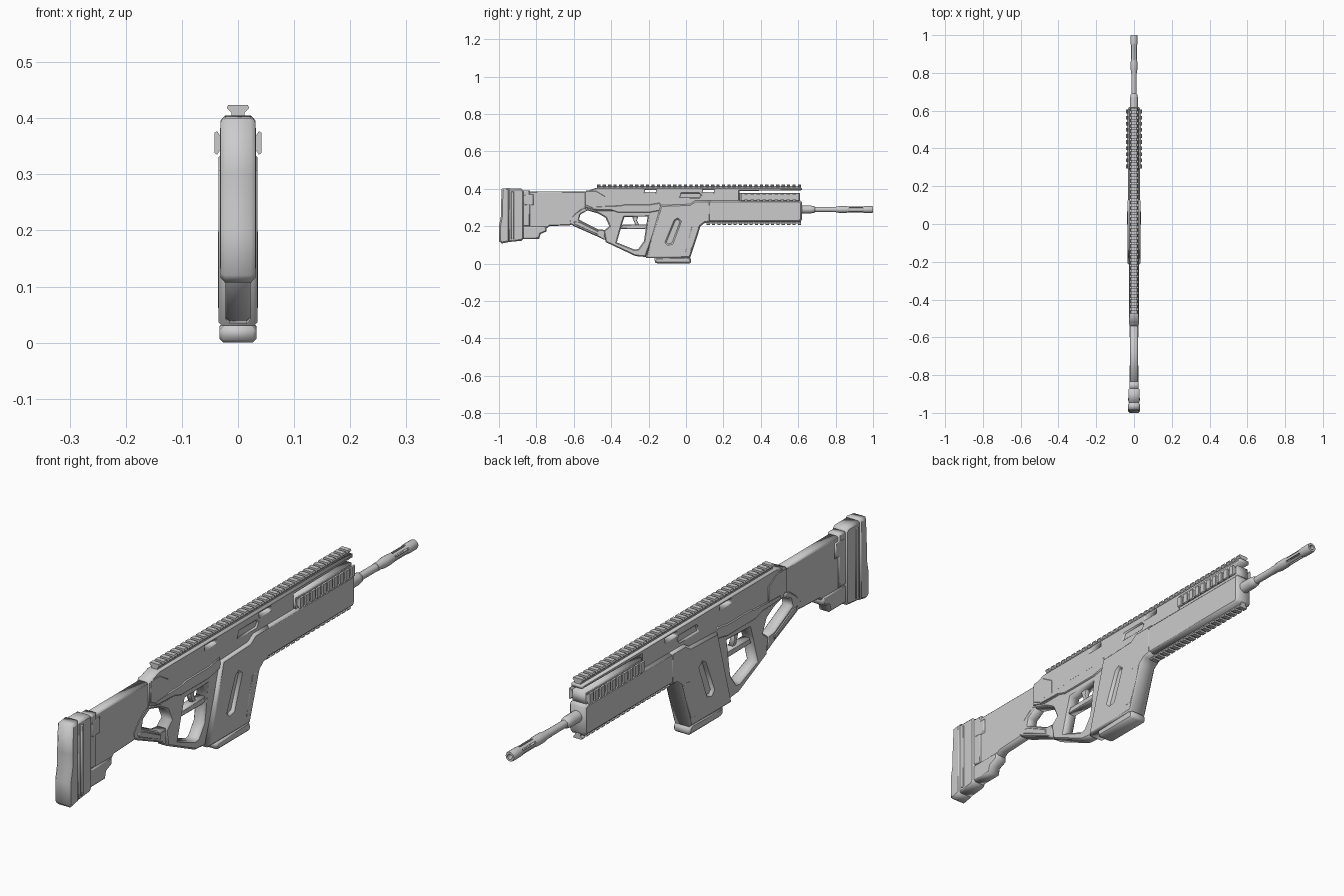
import bpy, bmesh, math
from mathutils import Matrix

if "Cube" in bpy.data.objects:
    bpy.data.objects.remove(bpy.data.objects["Cube"])

COL = bpy.context.scene.collection
# local xy outline -> world yz, local z -> world x
SIDE = Matrix(((0, 0, 1, 0), (1, 0, 0, 0), (0, 1, 0, 0), (0, 0, 0, 1)))


def add(name, mesh):
    ob = bpy.data.objects.new(name, mesh)
    COL.objects.link(ob)
    return ob


def plate(name, outline, half, bevel=0.005, holes=()):
    """Side profile in (y, z), extruded across x with chamfered edges."""
    cu = bpy.data.curves.new(name, 'CURVE')
    cu.dimensions = '2D'
    cu.fill_mode = 'BOTH'
    for loop in (outline, *holes):
        s = cu.splines.new('POLY')
        s.points.add(len(loop) - 1)
        for p, (y, z) in zip(s.points, loop):
            p.co = (y, z, 0, 1)
        s.use_cyclic_u = True
    cu.extrude = half - bevel
    cu.bevel_depth = bevel
    cu.bevel_resolution = 0
    cu.offset = -bevel
    tmp = add(name + "_outline", cu)
    bpy.context.view_layer.update()
    dg = bpy.context.evaluated_depsgraph_get()
    me = bpy.data.meshes.new_from_object(tmp.evaluated_get(dg))
    bpy.data.objects.remove(tmp)
    me.transform(SIDE)
    me.name = name
    bm = bmesh.new()
    bm.from_mesh(me)
    bmesh.ops.remove_doubles(bm, verts=bm.verts, dist=1e-5)
    bmesh.ops.recalc_face_normals(bm, faces=bm.faces)
    bm.to_mesh(me)
    return add(name, me)


def rect(y0, y1, z0, z1):
    return [(y0, z0), (y1, z0), (y1, z1), (y0, z1)]


def rail(name, x, z, angle, y0, y1, n, w, h):
    """Toothed accessory rail: narrow neck with n flared teeth along y."""
    bm = bmesh.new()
    neck = [(-w * .6, -.006), (w * .6, -.006), (w * .6, h * .6), (-w * .6, h * .6)]
    tooth = [(-w * .6, 0), (w * .6, 0), (w * .6, h * .3), (w, h * .7),
             (w * .85, h), (-w * .85, h), (-w, h * .7), (-w * .6, h * .3)]
    step = (y1 - y0) / (n - .4)
    spans = [(neck, y0, y1)] + [(tooth, y0 + i * step, y0 + (i + .6) * step) for i in range(n)]
    for prof, a, b in spans:
        va = [bm.verts.new((px, a, pz)) for px, pz in prof]
        vb = [bm.verts.new((px, b, pz)) for px, pz in prof]
        bm.faces.new(va)
        bm.faces.new(vb[::-1])
        for i in range(len(prof)):
            j = (i + 1) % len(prof)
            bm.faces.new((va[j], va[i], vb[i], vb[j]))
    bmesh.ops.recalc_face_normals(bm, faces=bm.faces)
    bm.transform(Matrix.Translation((x, 0, z)) @ Matrix.Rotation(angle, 4, 'Y'))
    me = bpy.data.meshes.new(name)
    bm.to_mesh(me)
    return add(name, me)


def lathe(name, prof, z, n=16):
    """Closed (radius, y) profile spun about a line parallel to y."""
    bm = bmesh.new()
    rings = [[bm.verts.new((r * math.cos(2 * math.pi * k / n), y, z + r * math.sin(2 * math.pi * k / n)))
              for k in range(n)] for r, y in prof]
    for i, a in enumerate(rings):
        b = rings[(i + 1) % len(rings)]
        for k in range(n):
            bm.faces.new((a[k], a[(k + 1) % n], b[(k + 1) % n], b[k]))
    bmesh.ops.recalc_face_normals(bm, faces=bm.faces)
    me = bpy.data.meshes.new(name)
    bm.to_mesh(me)
    ob = add(name, me)
    bpy.context.view_layer.objects.active = ob
    ob.select_set(True)
    bpy.ops.object.shade_smooth_by_angle(angle=math.radians(35))
    ob.select_set(False)
    return ob


# Butt pad and its collar
plate("butt_pad", [(-.985, .4), (-.945, .405), (-.945, .115), (-.985, .107), (-1, .12),
                   (-1, .2), (-.99, .25), (-.99, .3)], .031, .008)
plate("butt_collar", [(-.95, .4), (-.88, .4), (-.868, .388), (-.868, .135), (-.88, .122), (-.95, .115)], .029, .007)
plate("butt_band", rect(-.935, -.92, .13, .385), .032, .003)

# Stock body, adjuster foot and side panels
plate("stock", [(-.88, .385), (-.53, .385), (-.53, .295), (-.56, .285), (-.59, .262), (-.615, .205),
                (-.73, .2), (-.75, .185), (-.88, .185)], .02, .005)
plate("stock_foot", [(-.88, .2), (-.745, .2), (-.745, .172), (-.778, .158), (-.785, .132), (-.88, .132)], .024, .006)
plate("stock_button", rect(-.865, -.815, .312, .368), .025, .003)
plate("stock_sleeve", rect(-.875, -.835, .2, .39), .024, .004)

# Thumbhole strut joining stock and grip
plate("thumbhole_strut", [(-.625, .235), (-.595, .268), (-.545, .302), (-.525, .285), (-.565, .262), (-.572, .235),
                          (-.47, .183), (-.435, .18), (-.435, .125), (-.47, .143), (-.6, .2), (-.62, .212)], .021, .005)
plate("strut_panel", [(-.6, .225), (-.57, .222), (-.47, .172), (-.47, .155), (-.595, .21)], .024, .002)

# Upper receiver with recessed slots over a solid core
top = [(-.54, .385), (-.48, .405), (.62, .405), (.62, .392), (.285, .388), (.285, .325), (0, .3),
       (-.14, .295), (-.2, .28), (-.48, .28), (-.54, .3)]
port = [(-.035, .352), (-.025, .375), (.07, .375), (.08, .365), (.07, .352)]
plate("upper_receiver", top, .024, .004,
      [port, rect(-.22, -.16, .382, .394), rect(.09, .15, .382, .394)])
plate("receiver_core", [(-.3, .3), (-.3, .378), (.28, .378), (.28, .33)], .018, .002)
plate("rear_block", [(-.535, .39), (-.48, .39), (-.43, .36), (-.43, .3), (-.48, .285), (-.535, .31)], .026, .004)
plate("receiver_ridge", [(-.5, .305), (-.35, .31), (-.33, .315), (-.2, .315), (-.14, .325), (-.13, .285),
                         (-.2, .272), (-.36, .272), (-.4, .285), (-.5, .288)], .027, .003)

# Pistol grip and trigger guard in one frame
plate("grip_frame", [(-.53, .305), (-.125, .305), (-.215, .035), (-.27, .04), (-.43, .115), (-.44, .175),
                     (-.41, .2), (-.43, .245), (-.47, .268), (-.53, .285)], .022, .006,
      [[(-.33, .248), (-.205, .252), (-.225, .12), (-.255, .078), (-.275, .075), (-.37, .113), (-.345, .2)]])
plate("guard_bar", [(-.35, .186), (-.34, .208), (-.21, .21), (-.205, .19), (-.225, .184)], .017, .004)
plate("trigger", [(-.29, .255), (-.255, .255), (-.262, .23), (-.25, .205), (-.27, .205), (-.28, .23)], .009, .002)

# Magazine well with a see-in window over a core, and the magazine base
well = [(-.135, .312), (.02, .318), (.05, .337), (.13, .337), (.13, .222), (.1, .217), (.078, .2),
        (.022, .03), (-.215, .03)]
window = [(-.105, .115), (-.058, .228), (-.045, .236), (-.032, .225), (-.075, .11), (-.095, .105)]
plate("magazine_well", well, .035, .007, [window])
plate("well_core", [(-.12, .3), (.02, .3), (.06, .2), (0, .05), (-.19, .05)], .024, .003)
plate("well_front_rib", [(.03, .2), (.07, .2), (.025, .06), (-.005, .06)], .036, .003)
plate("magazine_base", [(-.165, .005), (-.15, 0), (.02, 0), (.028, .008), (.026, .026), (.01, .036), (-.17, .03)], .033, .007)

# Handguard with inner spine carrying the side rails
plate("handguard", [(.05, .337), (.61, .337), (.62, .327), (.62, .235), (.61, .222), (.05, .222)], .033, .009)
plate("handguard_spine", rect(.285, .61, .33, .378), .027, .004)

# Accessory rails
rail("top_rail", 0, .404, 0, -.475, .615, 38, .02, .02)
rail("bottom_rail", 0, .224, math.pi, .11, .615, 18, .018, .017)
for side, name in ((1, "right_rail"), (-1, "left_rail")):
    rail(name, side * .027, .356, side * math.pi / 2, .295, .605, 10, .021, .015)

# Barrel and slotted muzzle device
lathe("barrel", [(.008, .5), (.021, .5), (.021, .665), (.018, .685), (.0135, .69), (.0135, .81), (.008, .81)], .289)
muzzle = lathe("muzzle_device", [(.009, .78), (.0145, .78), (.0145, .8), (.018, .82), (.018, .855), (.016, .87), (.016, .94),
                                 (.018, .955), (.018, .995), (.0165, 1), (.009, 1)], .289)
bm = bmesh.new()
for k in range(3):
    bmesh.ops.create_cube(bm, size=1, matrix=Matrix.Translation((0, .91, .289)) @ Matrix.Rotation(k * math.pi / 3, 4, 'Y')
                          @ Matrix.Diagonal((.006, .075, .06, 1)))
me = bpy.data.meshes.new("muzzle_slot_cutter")
bm.to_mesh(me)
cutter = add("muzzle_slot_cutter", me)
cutter.hide_render = True
cutter.display_type = 'WIRE'
mod = muzzle.modifiers.new("slots", 'BOOLEAN')
mod.operation = 'DIFFERENCE'
mod.solver = 'EXACT'
mod.use_self = True
mod.object = cutter
